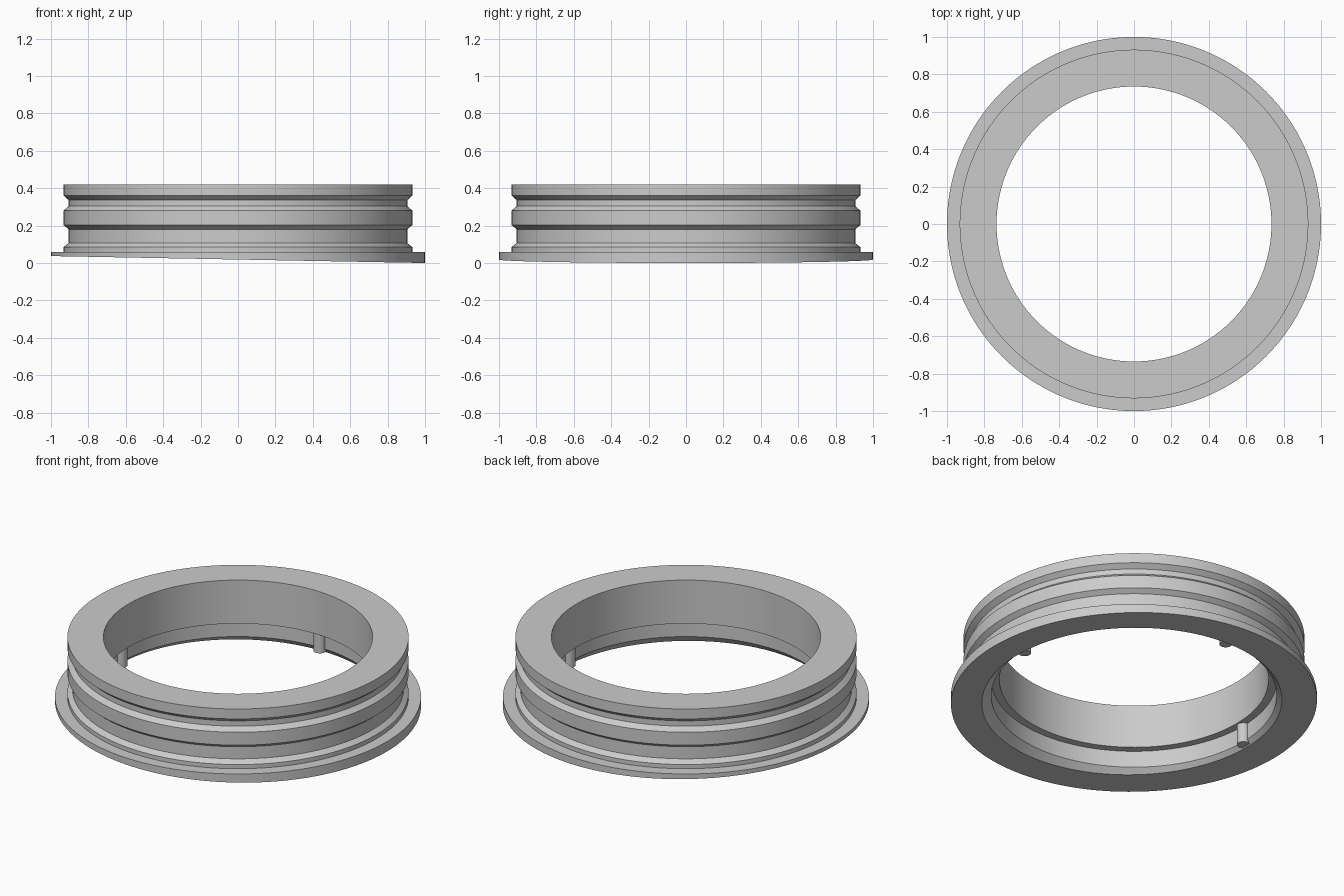
import bpy, bmesh, math

cube = bpy.data.objects.get("Cube")
if cube:
    bpy.data.objects.remove(cube, do_unlink=True)

SEGMENTS = 160
TILT = 0.0185      # slope of the underside
CONE = 0.8385      # radius of the 45 degree entry chamfer at z = 0

grey = bpy.data.materials.new("plain_grey")
grey.use_nodes = True
colour = (0.6, 0.6, 0.6, 1)
grey.diffuse_color = colour
grey.node_tree.nodes["Principled BSDF"].inputs["Base Color"].default_value = colour


def finish(name, bm):
    """Turn a bmesh into a smooth shaded object with sharp edges kept."""
    bmesh.ops.recalc_face_normals(bm, faces=bm.faces)
    mesh = bpy.data.meshes.new(name)
    bm.to_mesh(mesh)
    bm.free()
    mesh.materials.append(grey)
    obj = bpy.data.objects.new(name, mesh)
    bpy.context.collection.objects.link(obj)
    bpy.ops.object.select_all(action='DESELECT')
    obj.select_set(True)
    bpy.context.view_layer.objects.active = obj
    bpy.ops.object.shade_smooth_by_angle(angle=math.radians(20))
    return obj


# Grooved ring: (radius, height) section; a height of None lies on the sloped underside
section = [
    (1.0, None), (1.0, 0.06), (0.932, 0.06), (0.932, 0.085),
    (0.905, 0.107), (0.905, 0.18), (0.932, 0.202), (0.932, 0.28),
    (0.905, 0.304), (0.905, 0.336), (0.932, 0.36), (0.932, 0.42),
    (0.735, 0.42), (0.735, 0.158), (0.78, 0.158), (0.78, CONE - 0.78),
    (None, None),
]
bm = bmesh.new()
columns = []
for i in range(SEGMENTS):
    a = 2 * math.pi * i / SEGMENTS
    c, s = math.cos(a), math.sin(a)
    column = []
    for r, z in section:
        if r is None:   # where the entry chamfer meets the sloped underside
            r = (CONE - TILT) / (1 - TILT * c)
        if z is None:
            z = TILT * (1 - r * c)
        column.append(bm.verts.new((r * c, r * s, z)))
    columns.append(column)
count = len(section)
for i in range(SEGMENTS):
    here, there = columns[i], columns[(i + 1) % SEGMENTS]
    for j in range(count):
        k = (j + 1) % count
        bm.faces.new((here[j], there[j], there[k], here[k]))
finish("grooved_ring", bm)

# Three round locating pins on the wall of the lower recess
for side, degrees in (("left", 0), ("back", 90), ("right", 180)):
    bm = bmesh.new()
    bmesh.ops.create_cone(bm, cap_ends=True, segments=24,
                          radius1=0.035, radius2=0.035, depth=0.122)
    pin = finish("locating_pin_" + side, bm)
    a = math.radians(degrees)
    pin.location = (0.78 * math.cos(a), 0.78 * math.sin(a), 0.1)
